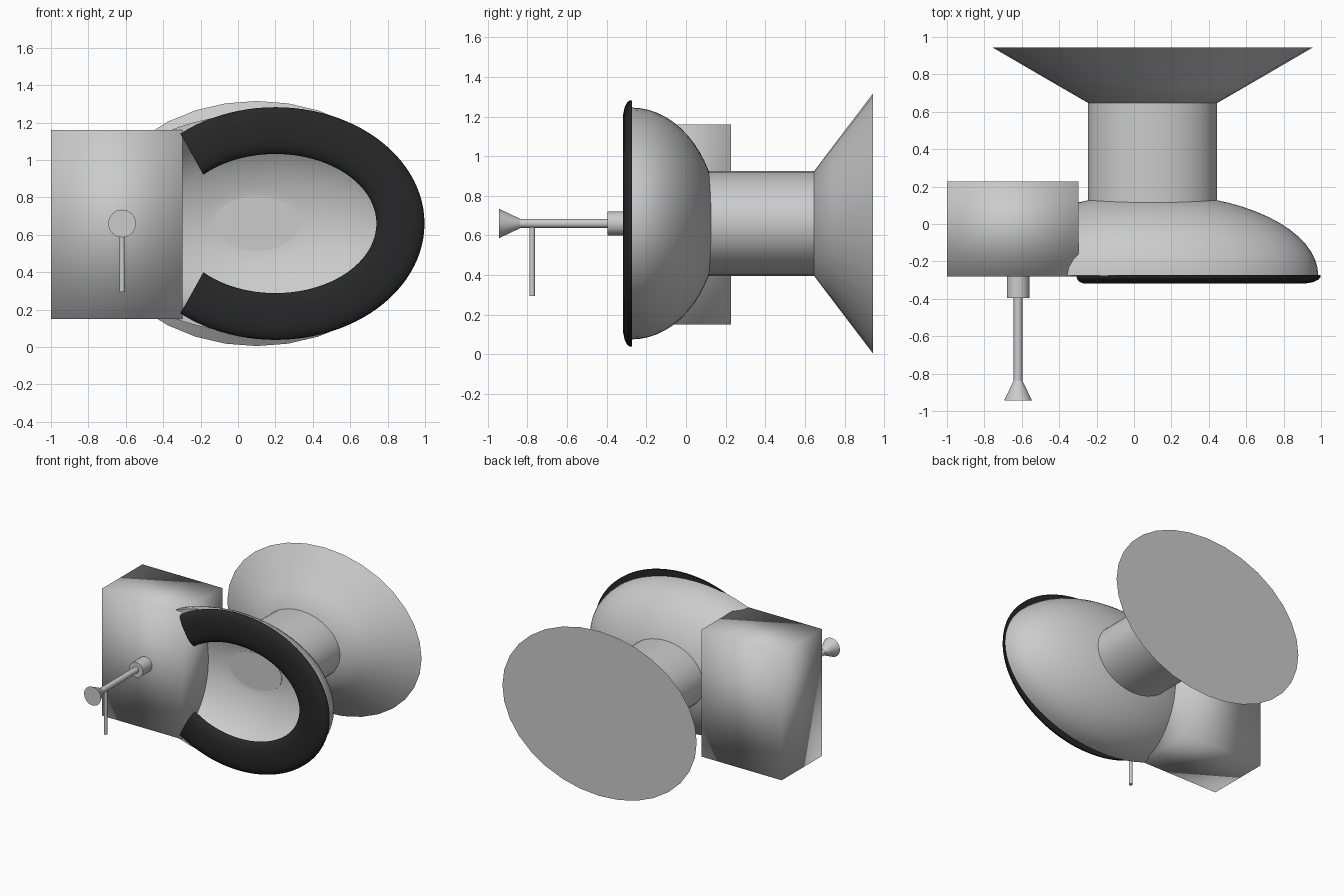
import bpy, bmesh, math

if "Cube" in bpy.data.objects:
    bpy.data.objects.remove(bpy.data.objects["Cube"])

CX, CZ, RIM_Y = 0.1, 0.66, -0.275


def finish(name, bm, angle=40):
    bmesh.ops.recalc_face_normals(bm, faces=bm.faces[:])
    mesh = bpy.data.meshes.new(name)
    bm.to_mesh(mesh)
    bm.free()
    ob = bpy.data.objects.new(name, mesh)
    bpy.context.collection.objects.link(ob)
    bpy.ops.object.select_all(action='DESELECT')
    ob.select_set(True)
    bpy.context.view_layer.objects.active = ob
    bpy.ops.object.shade_smooth_by_angle(angle=math.radians(angle))
    return ob


def loft(name, rings, cx=CX, cz=CZ, n=32, closed=False):
    """Elliptical rings (y, half width, half height) joined along y."""
    bm = bmesh.new()
    loops = [[bm.verts.new((cx + a * math.cos(2 * math.pi * i / n), y,
                            cz + c * math.sin(2 * math.pi * i / n)))
              for i in range(n)] for y, a, c in rings]
    pairs = list(zip(loops, loops[1:]))
    if closed:
        pairs.append((loops[-1], loops[0]))
    else:
        bm.faces.new(loops[0])
        bm.faces.new(loops[-1])
    for p, q in pairs:
        for i in range(n):
            j = (i + 1) % n
            bm.faces.new((p[i], p[j], q[j], q[i]))
    return finish(name, bm)


def dome(a, b, c, end, steps=14):
    """Rings of a half ellipsoid, from the rim to the angle end."""
    return [(RIM_Y + b * math.sin(end * k / steps), a * math.cos(end * k / steps),
             c * math.cos(end * k / steps)) for k in range(steps + 1)]


# Bowl: outer dome, and inner dome ending in a flat bottom
outer = dome(0.885, 0.437, 0.585, math.radians(80))
inner = dome(0.82, 0.372, 0.52, math.acos(0.28))
loft("bowl", outer[::-1] + inner, n=64)

# Flat pool of water at the bottom of the bowl
y, a, c = inner[-1]
loft("water", [(y - 0.003, a, c), (y + 0.01, a, c)], n=48)

# Pedestal neck and flared foot
loft("pedestal", [(0.1, 0.345, 0.265), (0.647, 0.345, 0.265)])
loft("foot", [(0.647, 0.345, 0.265), (0.74, 0.506, 0.388), (0.943, 0.855, 0.655)])

# Tank
bm = bmesh.new()
bmesh.ops.create_cube(bm, size=1)
for v in bm.verts:
    v.co = (-0.648 + 0.704 * v.co.x, -0.027 + 0.506 * v.co.y, 0.655 + 1.01 * v.co.z)
finish("tank", bm, 180)

# Flush handle: collar, rod, flared knob and hanging pin
HX = -0.62
loft("handle_collar", [(-0.395, 0.06, 0.06), (-0.25, 0.06, 0.06)], cx=HX)
loft("handle_rod", [(-0.86, 0.023, 0.023), (-0.38, 0.023, 0.023)], cx=HX)
loft("handle_knob", [(-0.943, 0.074, 0.074), (-0.838, 0.024, 0.024)], cx=HX)
bm = bmesh.new()
bmesh.ops.create_cone(bm, cap_ends=True, segments=20, radius1=0.014,
                      radius2=0.014, depth=0.36)
bmesh.ops.translate(bm, verts=bm.verts, vec=(HX, -0.776, 0.475))
finish("handle_pin", bm)

# Open-ended seat: rounded section swept between two ellipses
section = [(0, -0.272), (0, -0.284), (0.04, -0.297), (0.14, -0.31), (0.3, -0.318),
           (0.7, -0.318), (0.86, -0.31), (0.96, -0.297), (1, -0.284), (1, -0.272)]
bm = bmesh.new()
loops = []
STEPS = 72
for k in range(STEPS + 1):
    t = 2 * k / STEPS - 1
    ti, to = math.radians(135.5) * t, math.radians(129.5) * t
    xi, zi = 0.2 + 0.54 * math.cos(ti), CZ + 0.372 * math.sin(ti)
    xo, zo = 0.2 + 0.797 * math.cos(to), CZ + 0.622 * math.sin(to)
    loops.append([bm.verts.new((xi + (xo - xi) * s, y, zi + (zo - zi) * s))
                  for s, y in section])
m = len(section)
for p, q in zip(loops, loops[1:]):
    for i in range(m):
        j = (i + 1) % m
        bm.faces.new((p[i], p[j], q[j], q[i]))
bm.faces.new(loops[0])
bm.faces.new(loops[-1])
seat = finish("seat", bm, 50)
black = bpy.data.materials.new("seat_black")
black.diffuse_color = (0.02, 0.02, 0.02, 1)
black.use_nodes = True
black.node_tree.nodes["Principled BSDF"].inputs["Base Color"].default_value = black.diffuse_color
seat.data.materials.append(black)
